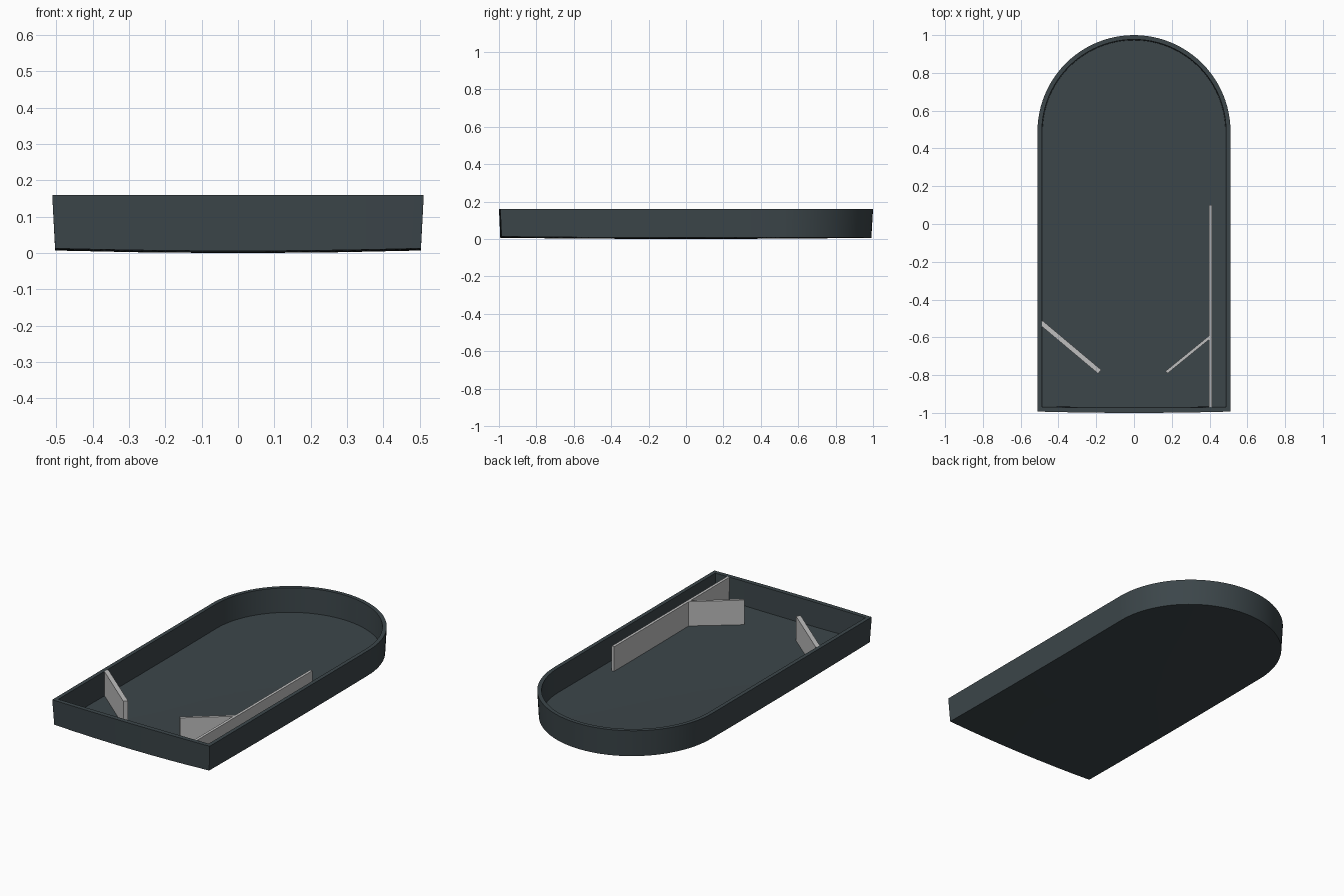
import bpy, bmesh, math
from mathutils import Vector

if "Cube" in bpy.data.objects:
    bpy.data.objects.remove(bpy.data.objects["Cube"])


def material(name, rgb):
    m = bpy.data.materials.new(name)
    m.diffuse_color = (*rgb, 1)
    m.use_nodes = True
    m.node_tree.nodes["Principled BSDF"].inputs["Base Color"].default_value = m.diffuse_color
    return m


SLATE = material("dark slate", (0.045, 0.061, 0.068))
GREY = material("light grey", (0.52, 0.52, 0.52))
TOP = 0.16


def make_object(name, bm, mat):
    bmesh.ops.recalc_face_normals(bm, faces=bm.faces)
    me = bpy.data.meshes.new(name)
    bm.to_mesh(me)
    bm.free()
    me.materials.append(mat)
    ob = bpy.data.objects.new(name, me)
    bpy.context.collection.objects.link(ob)
    return ob


def sag(x, y):
    # the base bulges very slightly downwards
    return 0.028 * x * x + 0.006 * y * y


def outline(half_w, front, back, bulge):
    # straight front and sides, half-round back
    pts = []
    for i in range(9):
        t = -1 + i / 4
        pts.append((half_w * t, front - bulge * (1 - t * t)))
    cy = back - half_w
    for i in range(1, 8):
        pts.append((half_w, front + (cy - front) * i / 8))
    for i in range(49):
        a = math.pi * i / 48
        pts.append((half_w * math.cos(a), cy + half_w * math.sin(a)))
    for i in range(7, 0, -1):
        pts.append((-half_w, front + (cy - front) * i / 8))
    return pts


# tray: rings run from underside centre, up the wall, and down to the floor
outer_low = outline(0.503, -0.986, 0.991, 0.007)
outer_top = outline(0.511, -0.993, 1.0, 0.007)
inner_top = outline(0.488, -0.969, 0.977, 0.003)
inner_low = outline(0.484, -0.966, 0.973, 0.003)
FLOOR = 0.011

bm = bmesh.new()


def ring(pts, height, scale=1.0):
    return [bm.verts.new((x * scale, y * scale, height(x * scale, y * scale)))
            for x, y in pts]


def floor_height(x, y):
    return sag(x, y) + FLOOR


rings = [ring(outer_low, sag, 0.5), ring(outer_low, sag),
         ring(outer_top, lambda x, y: TOP), ring(inner_top, lambda x, y: TOP),
         ring(inner_low, floor_height), ring(inner_low, floor_height, 0.5)]
n = len(outer_low)
for a, b in zip(rings, rings[1:]):
    for i in range(n):
        j = (i + 1) % n
        bm.faces.new((a[i], a[j], b[j], b[i]))
for r, z in ((rings[0], 0.0), (rings[-1], FLOOR)):
    c = bm.verts.new((0, 0, z))
    for i in range(n):
        bm.faces.new((r[i], r[(i + 1) % n], c))
tray = make_object("tray", bm, SLATE)
bpy.context.view_layer.objects.active = tray
tray.select_set(True)
bpy.ops.object.shade_smooth_by_angle(angle=math.radians(30))


def rail(name, start, end, thick):
    # upright plate between two points on the floor
    s, e = Vector(start), Vector(end)
    d = (e - s).normalized()
    side = Vector((-d.y, d.x)) * thick / 2
    bm = bmesh.new()
    corners = (s - side, e - side, e + side, s + side)
    low = [bm.verts.new((p.x, p.y, 0.012)) for p in corners]
    high = [bm.verts.new((p.x, p.y, TOP)) for p in corners]
    bm.faces.new(low)
    bm.faces.new(high)
    for i in range(4):
        j = (i + 1) % 4
        bm.faces.new((low[i], low[j], high[j], high[i]))
    make_object(name, bm, GREY)


# lane divider and the two slanted guides
rail("lane_divider", (0.405, -0.97), (0.405, 0.10), 0.016)
rail("right_guide", (0.172, -0.785), (0.402, -0.598), 0.016)
rail("left_guide", (-0.492, -0.522), (-0.182, -0.782), 0.026)
